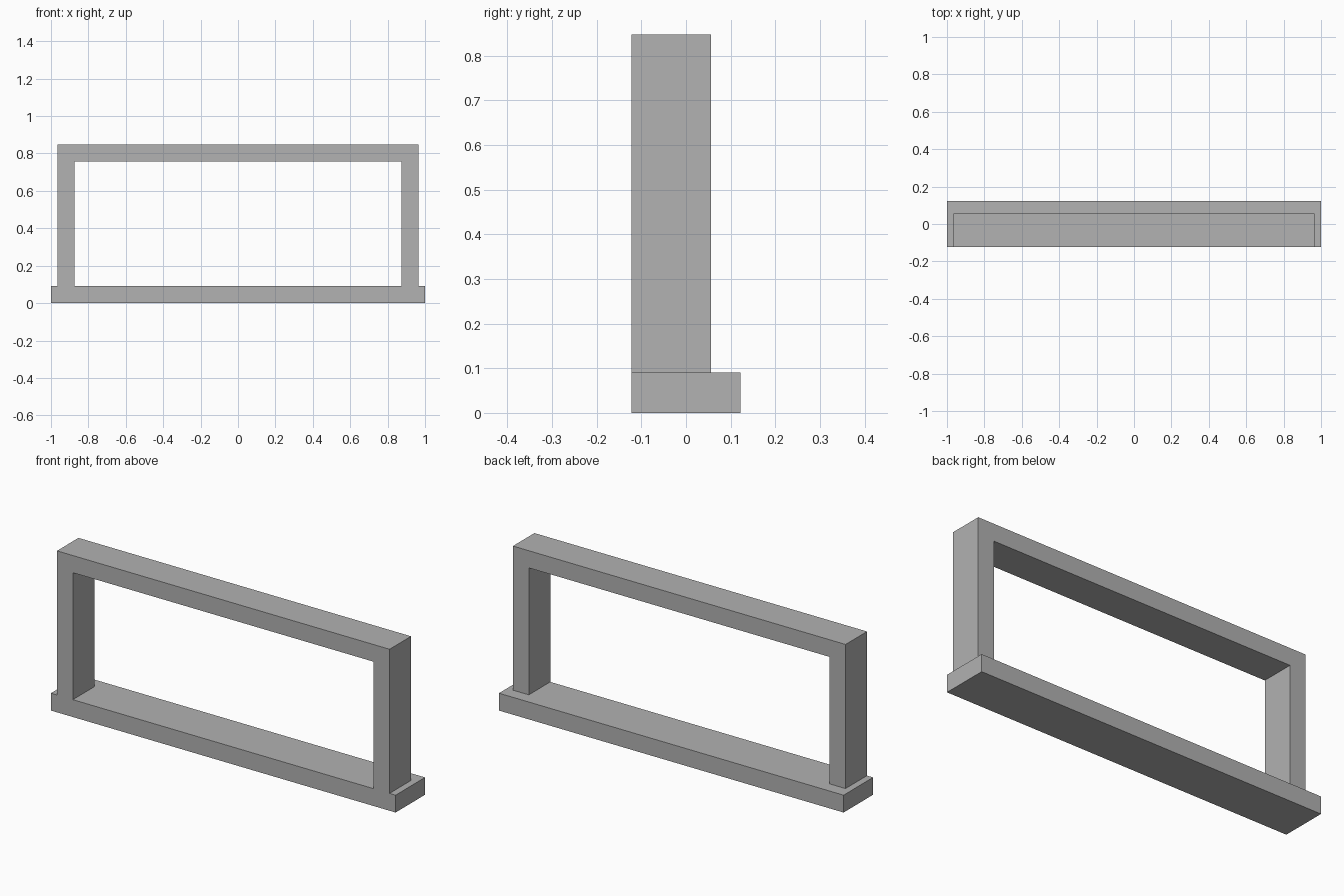
import bpy
import bmesh

cube = bpy.data.objects.get("Cube")
if cube:
    bpy.data.objects.remove(cube, do_unlink=True)

FRONT = -0.122
SILL_TOP = 0.091

grey = bpy.data.materials.new("mid grey")
grey.use_nodes = True
colour = (0.445, 0.445, 0.445, 1)
grey.diffuse_color = colour
grey.node_tree.nodes["Principled BSDF"].inputs["Base Color"].default_value = colour


def extrude_profile(name, profile, back):
    """Extrude an x-z outline from the front plane to the given depth."""
    bm = bmesh.new()
    face = bm.faces.new([bm.verts.new((x, FRONT, z)) for x, z in profile])
    result = bmesh.ops.extrude_face_region(bm, geom=[face], use_keep_orig=True)
    moved = [v for v in result["geom"] if isinstance(v, bmesh.types.BMVert)]
    bmesh.ops.translate(bm, verts=moved, vec=(0, back - FRONT, 0))
    bmesh.ops.recalc_face_normals(bm, faces=bm.faces)
    mesh = bpy.data.meshes.new(name)
    bm.to_mesh(mesh)
    bm.free()
    mesh.materials.append(grey)
    obj = bpy.data.objects.new(name, mesh)
    bpy.context.collection.objects.link(obj)
    return obj


def mirrored(half):
    """Complete a right-hand half outline across x = 0."""
    return half + [(-x, z) for x, z in reversed(half)]


# Wide sill, flush with the frame at the front
extrude_profile("window_sill", mirrored([(1, 0), (1, SILL_TOP)]), 0.122)

# Two posts and the top rail as one inverted U
extrude_profile(
    "window_frame",
    mirrored([(0.873, 0.757), (0.873, SILL_TOP), (0.965, SILL_TOP), (0.965, 0.847)]),
    0.056,
)
